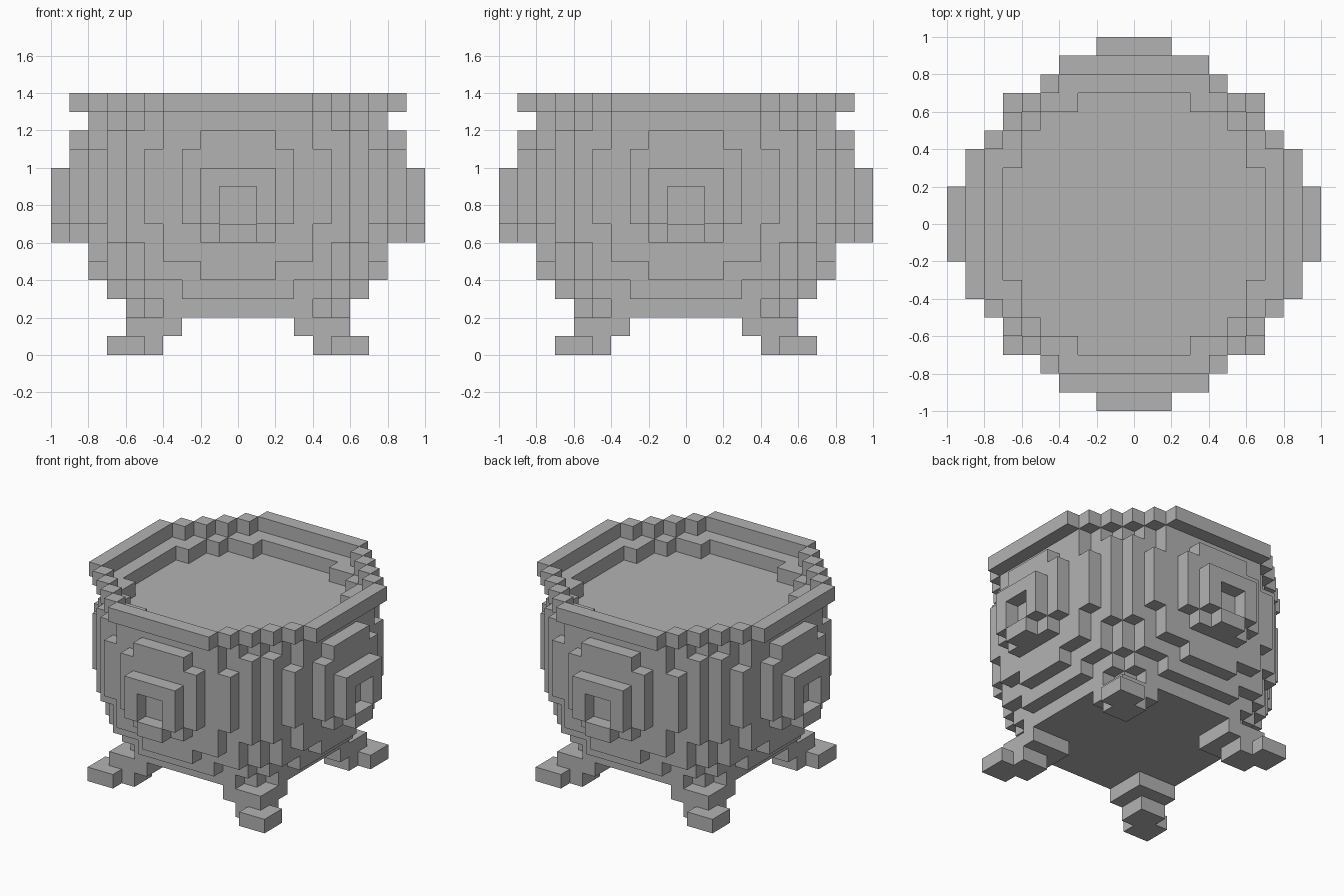
import bpy
import bmesh
from mathutils import Vector

UNIT = 0.1

if "Cube" in bpy.data.objects:
    bpy.data.objects.remove(bpy.data.objects["Cube"], do_unlink=True)

iron = bpy.data.materials.new("plain_grey")
iron.use_nodes = True
GREY = (0.448, 0.448, 0.448, 1.0)
iron.diffuse_color = GREY
iron.node_tree.nodes["Principled BSDF"].inputs["Base Color"].default_value = GREY


def mirrored(quarter):
    """Mirror cells of the +x +y quarter into all four quarters."""
    return {(a, b, k) for i, j, k in quarter
            for a in (i, -1 - i) for b in (j, -1 - j)}


def disc(widths, k):
    """Stepped round slab: each digit is the half width of one row."""
    return mirrored({(i, j, k) for j, w in enumerate(widths) for i in range(int(w))})


def block(xs, ys, zs):
    return {(i, j, k) for i in xs for j in ys for k in zs}


# Round bowl, stacked from base to neck
WELL = "7776653"
LOWER, MIDDLE = "88887764", "88888765"
NECK = "88887654"
layers = ["666654", WELL, "88777652", NECK, LOWER] + [MIDDLE] * 4 + [LOWER]
bowl = set().union(*(disc(w, k) for k, w in enumerate(layers, start=2)))
contents = disc(WELL, 11)
neck = disc(NECK, 12) - disc(WELL, 12)
rim = disc("999987654", 13) - disc(NECK, 13)

# Ring handle on a raised round mount, at the front
span = lambda h: range(-h, h)
mount = block(span(2), [-9], range(6, 12)) | block(span(3), [-9], range(7, 11))
ring = block(span(2), [-10], range(7, 10)) - block(span(1), [-10], range(7, 9))
ring |= block(span(1), [-10], [6])


def turned(cells, times):
    for _ in range(times):
        cells = {(-1 - j, i, k) for i, j, k in cells}
    return cells


# One foot in the +x +y corner: ankle block and notched toe
ankle = block(range(3, 6), range(3, 6), [1])
toe = block(range(4, 7), range(4, 7), [0]) - {(4, 6, 0), (6, 4, 0)}
foot = ankle | toe

parts = {"bowl": bowl - contents, "bowl_contents": contents, "neck": neck, "rim": rim}
for n, side in enumerate(("front", "left", "back", "right")):
    parts[side + "_handle_mount"] = turned(mount, n)
    parts[side + "_handle_ring"] = turned(ring, n)
for n, corner in enumerate(("back_left", "back_right", "front_right", "front_left")):
    parts[corner + "_foot"] = turned(foot, n)

solid = set().union(*parts.values())


def build(name, cells):
    """Make the outer skin of a group of cells as one mesh."""
    bm = bmesh.new()
    for cell in sorted(cells):
        centre = Vector(cell) + Vector((0.5, 0.5, 0.5))
        for axis in range(3):
            for sign in (-1, 1):
                normal = Vector((0, 0, 0))
                normal[axis] = sign
                if tuple(int(c + n) for c, n in zip(cell, normal)) in solid:
                    continue
                u = Vector((0, 0, 0))
                u[(axis + 1) % 3] = 0.5
                v = normal.cross(u)
                mid = centre + normal * 0.5
                corners = (mid - u - v, mid + u - v, mid + u + v, mid - u + v)
                bm.faces.new([bm.verts.new(p * UNIT) for p in corners])
    bmesh.ops.remove_doubles(bm, verts=bm.verts[:], dist=UNIT / 100)
    bmesh.ops.dissolve_limit(bm, angle_limit=0.01, verts=bm.verts[:], edges=bm.edges[:])
    mesh = bpy.data.meshes.new(name)
    bm.to_mesh(mesh)
    bm.free()
    mesh.materials.append(iron)
    obj = bpy.data.objects.new(name, mesh)
    bpy.context.collection.objects.link(obj)


for part_name, part_cells in parts.items():
    build(part_name, part_cells)
